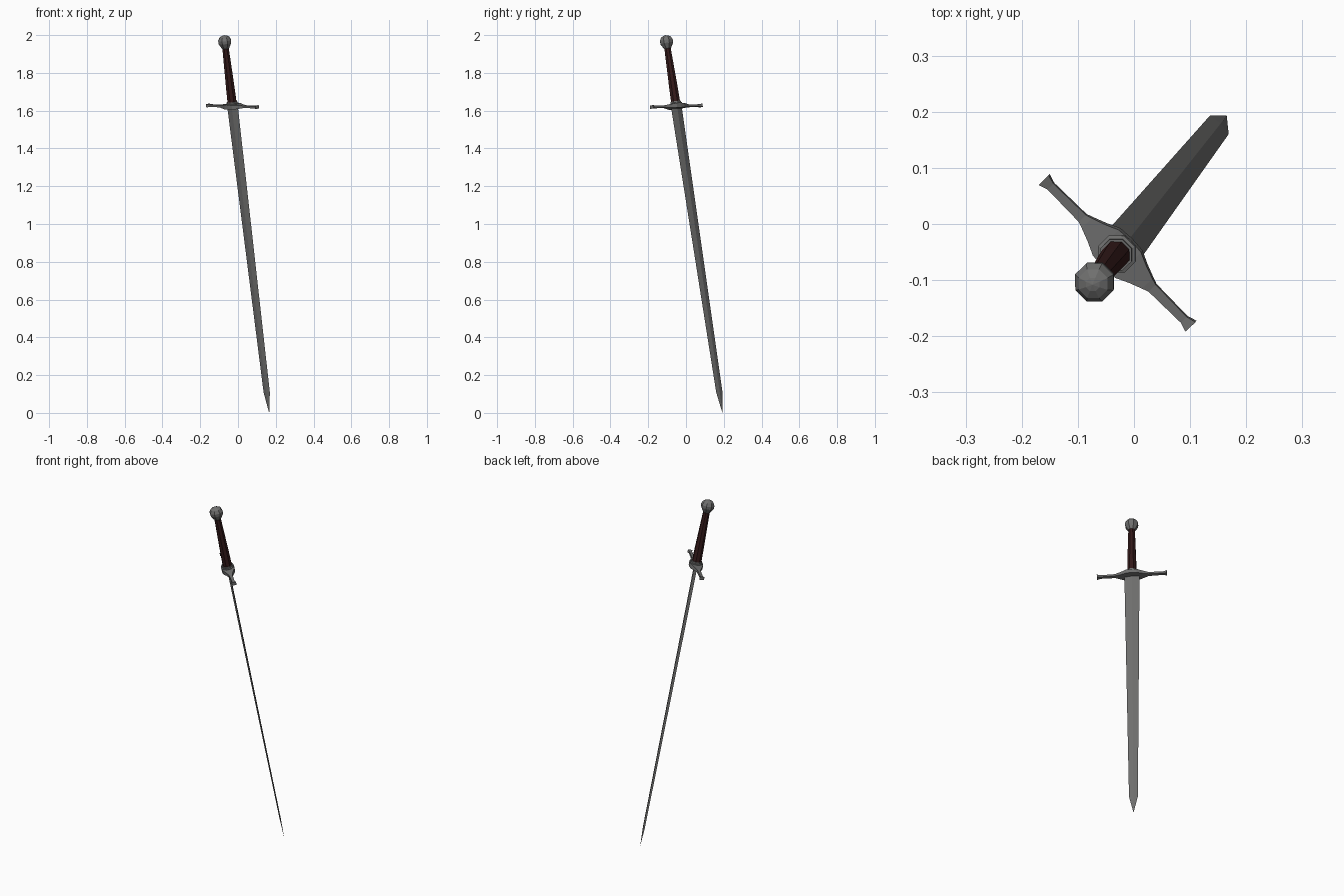
import bpy, bmesh, math
from mathutils import Vector, Matrix

if "Cube" in bpy.data.objects:
    bpy.data.objects.remove(bpy.data.objects["Cube"])

# Sword frame: local z runs from the tip (0) up to the pommel, local x along the guard
tip = Vector((0.165, 0.193, 0.0))
axis = Vector((-0.235, -0.296, 1.965)).normalized()
side = Vector((0.258, -0.260, 0.0))
side = (side - axis * side.dot(axis)).normalized()
flat = axis.cross(side)
frame = Matrix((side, flat, axis)).transposed().to_4x4()
frame.translation = tip


def material(name, rgb):
    m = bpy.data.materials.new(name)
    m.diffuse_color = (*rgb, 1.0)
    m.use_nodes = True
    m.node_tree.nodes["Principled BSDF"].inputs["Base Color"].default_value = m.diffuse_color
    return m


steel = material("steel", (0.16, 0.16, 0.158))
leather = material("dark_leather", (0.034, 0.010, 0.010))


def loft(name, rings, mat):
    """Skin a list of equal-length point rings and cap both ends."""
    bm = bmesh.new()
    vs = [[bm.verts.new(p) for p in ring] for ring in rings]
    n = len(rings[0])
    for a, b in zip(vs, vs[1:]):
        for i in range(n):
            j = (i + 1) % n
            bm.faces.new((a[i], a[j], b[j], b[i]))
    bm.faces.new(vs[0][::-1])
    bm.faces.new(vs[-1])
    bmesh.ops.remove_doubles(bm, verts=bm.verts, dist=1e-5)
    bmesh.ops.recalc_face_normals(bm, faces=bm.faces)
    me = bpy.data.meshes.new(name)
    bm.to_mesh(me)
    bm.free()
    me.materials.append(mat)
    ob = bpy.data.objects.new(name, me)
    ob.matrix_world = frame
    bpy.context.collection.objects.link(ob)
    return ob


def turned(name, profile, mat, sides=8):
    """Faceted round part from (radius, height) pairs."""
    rings = []
    for r, z in profile:
        angles = [2 * math.pi * (i + 0.5) / sides for i in range(sides)]
        rings.append([(r * math.cos(a), r * math.sin(a), z) for a in angles])
    return loft(name, rings, mat)


# Blade: thin diamond section tapering to the shoulders, then to the point
blade = [(0.0004, 0.0004, 0.0), (0.0235, 0.0035, 0.11), (0.040, 0.006, 1.65)]
loft("blade", [[(w, 0, z), (0, t, z), (-w, 0, z), (0, -t, z)] for w, t, z in blade], steel)

# Cross guard: square bar, swelling at the middle and flared at the ends
half = [(0.0, 0.035, 0.012), (0.028, 0.033, 0.012), (0.052, 0.022, 0.010),
        (0.076, 0.013, 0.008), (0.088, 0.009, 0.006), (0.168, 0.0075, 0.006),
        (0.185, 0.0125, 0.009)]
stations = [(-x, w, h) for x, w, h in half[:0:-1]] + half
gz = 1.653
loft("cross_guard", [[(x, w, gz - h), (x, w, gz + h), (x, -w, gz + h), (x, -w, gz - h)]
                     for x, w, h in stations], steel)

# Stepped collar at the foot of the grip
turned("collar", [(0.036, 1.655), (0.036, 1.668), (0.030, 1.670), (0.030, 1.678)], steel)

# Tapered grip
turned("grip", [(0.026, 1.665), (0.0245, 1.75), (0.018, 1.972)], leather)

# Faceted pommel
turned("pommel", [(0.017, 1.962), (0.022, 1.968), (0.036, 1.992), (0.037, 2.008),
                  (0.028, 2.025), (0.013, 2.033), (0.0, 2.036)], steel)
